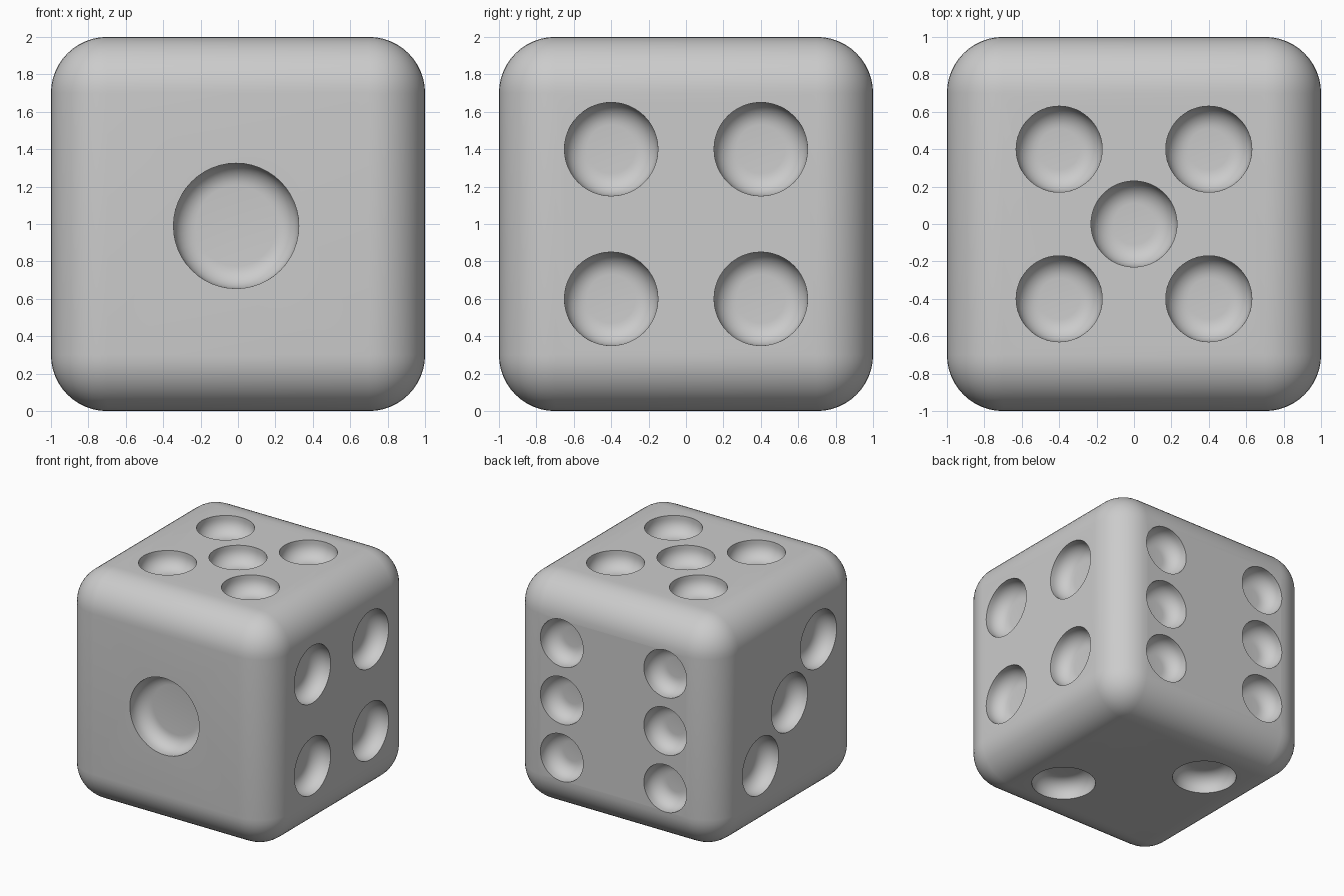
import bpy, bmesh, math
from mathutils import Matrix, Vector

if "Cube" in bpy.data.objects:
    bpy.data.objects.remove(bpy.data.objects["Cube"])

DEPTH, FILLET, SIDES = 0.15, 0.12, 48

# pips per face: (axis, sign, radius, centres on the two other axes in x, y, z order)
four = [(a, b) for a in (-0.4, 0.4) for b in (-0.4, 0.4)]
FACES = [
    (1, -1, 0.335, [(-0.01, -0.01)]),                                     # front: one
    (2, -1, 0.255, [(0.4, -0.4), (-0.4, 0.4)]),                           # bottom: two
    (0, -1, 0.25, [(0.4, -0.4), (0, 0), (-0.4, 0.4)]),                    # left: three
    (0, 1, 0.25, four),                                                   # right: four
    (2, 1, 0.23, four + [(0, 0)]),                                        # top: five
    (1, 1, 0.207, [(a, b) for a in (-0.5, 0.5) for b in (-0.5, 0, 0.5)]),  # back: six
]


def add_pip(bm, radius, matrix):
    """Lathed plug with a rounded lower edge; local z = 0 is the die face."""
    profile = [(radius, 0.1)]
    for i in range(9):
        t = math.radians(90) * i / 8
        profile.append((radius - FILLET + FILLET * math.cos(t),
                        FILLET - DEPTH - FILLET * math.sin(t)))
    rings = []
    for r, z in profile:
        rings.append([bm.verts.new(matrix @ Vector((
            r * math.cos(math.tau * k / SIDES), r * math.sin(math.tau * k / SIDES), z)))
            for k in range(SIDES)])
    for up, low in zip(rings, rings[1:]):
        for k in range(SIDES):
            n = (k + 1) % SIDES
            bm.faces.new((up[k], low[k], low[n], up[n]))
    bm.faces.new(rings[0])
    bm.faces.new(rings[-1][::-1])


# die body: rounded cube
bpy.ops.mesh.primitive_cube_add(size=2, location=(0, 0, 1))
die = bpy.context.object
die.name = "die_body"
bevel = die.modifiers.new("rounded_edges", 'BEVEL')
bevel.width, bevel.segments = 0.3, 12

# pip cutters, all in one mesh
bm = bmesh.new()
for axis, sign, radius, centres in FACES:
    normal = Vector((0, 0, 0))
    normal[axis] = sign
    turn = normal.to_track_quat('Z', 'Y').to_matrix().to_4x4()
    others = [i for i in range(3) if i != axis]
    for centre in centres:
        pos = normal.copy()
        for i, value in zip(others, centre):
            pos[i] = value
        add_pip(bm, radius, Matrix.Translation(pos + Vector((0, 0, 1))) @ turn)
bmesh.ops.recalc_face_normals(bm, faces=bm.faces[:])
mesh = bpy.data.meshes.new("pip_cutters")
bm.to_mesh(mesh)
bm.free()
cutters = bpy.data.objects.new("pip_cutters", mesh)
bpy.context.collection.objects.link(cutters)
cutters.hide_render = True

# cut the pips and finish the shading
cut = die.modifiers.new("pips", 'BOOLEAN')
cut.operation, cut.solver, cut.object = 'DIFFERENCE', 'EXACT', cutters
bpy.ops.object.select_all(action='DESELECT')
die.select_set(True)
bpy.context.view_layer.objects.active = die
for name in ("rounded_edges", "pips"):
    bpy.ops.object.modifier_apply(modifier=name)
bpy.data.objects.remove(cutters)
bpy.ops.object.shade_smooth_by_angle(angle=math.radians(35))
